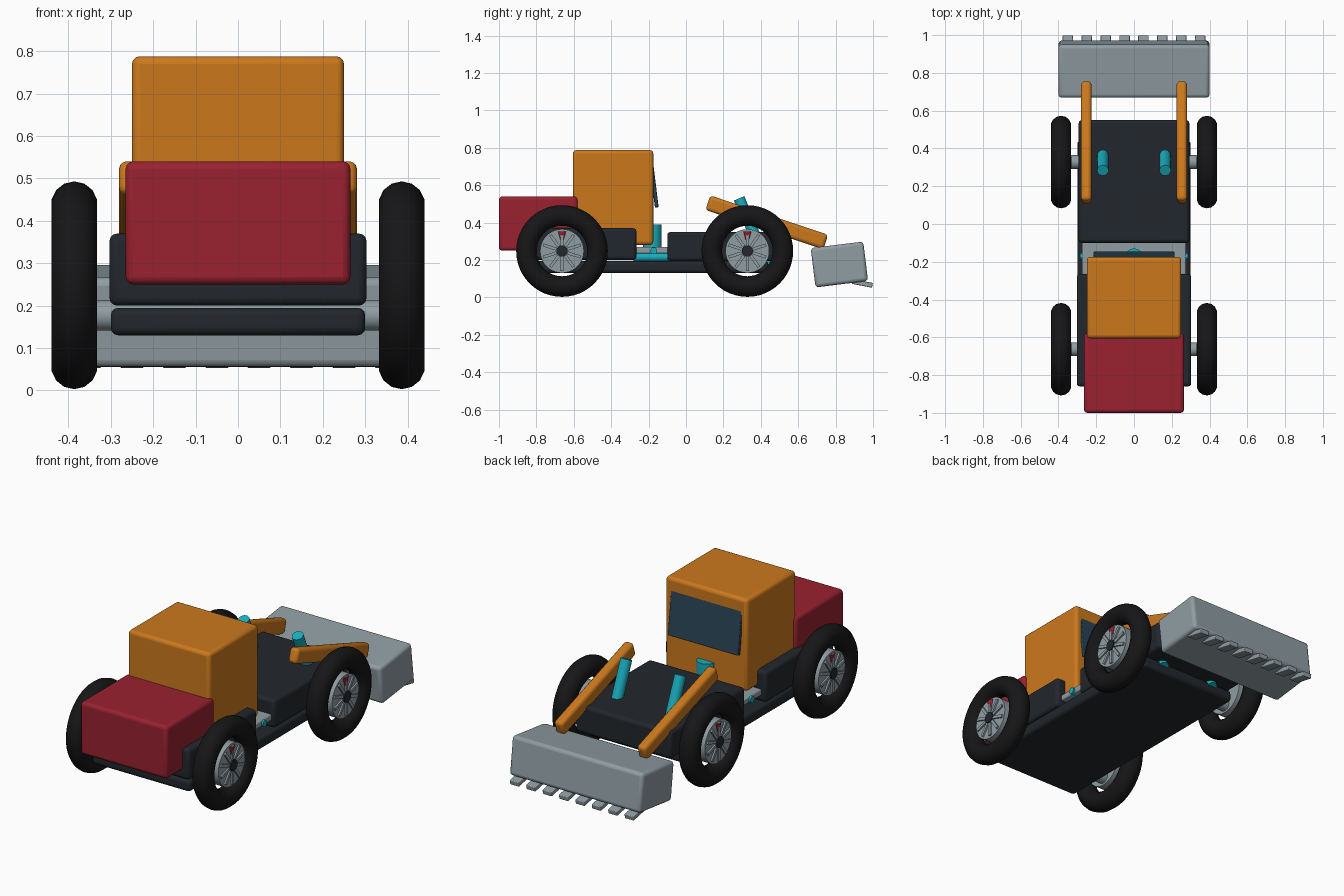
import bpy
from math import radians, pi, sin, cos

if "Cube" in bpy.data.objects:
    bpy.data.objects.remove(bpy.data.objects["Cube"])


def material(name, r, g, b):
    m = bpy.data.materials.new(name)
    m.diffuse_color = (r, g, b, 1)
    m.use_nodes = True
    m.node_tree.nodes["Principled BSDF"].inputs["Base Color"].default_value = m.diffuse_color
    return m


ORANGE = material("orange", 0.60, 0.19, 0.012)
RED = material("red", 0.32, 0.015, 0.03)
DARK = material("dark", 0.016, 0.02, 0.025)
RUBBER = material("rubber", 0.008, 0.008, 0.009)
GLASS = material("glass", 0.02, 0.055, 0.085)
CYAN = material("cyan", 0.01, 0.42, 0.52)
STEEL = material("steel", 0.28, 0.34, 0.37)


def finish(name, mat):
    o = bpy.context.object
    o.name = name
    o.data.materials.append(mat)
    return o


def box(name, mat, center, size, tilt=0, bevel=0.018):
    """Bevelled box, optionally tilted about x (degrees)."""
    bpy.ops.mesh.primitive_cube_add(size=1)
    o = finish(name, mat)
    o.scale = size
    bpy.ops.object.transform_apply(location=False, rotation=False, scale=True)
    o.location = center
    o.rotation_euler = (radians(tilt), 0, 0)
    if bevel:
        b = o.modifiers.new("bevel", "BEVEL")
        b.width = bevel
        b.segments = 3
        bpy.ops.object.shade_smooth_by_angle(angle=radians(35))
    return o


def rod(name, mat, center, radius, length, rot=(0, 0, 0), sides=32):
    bpy.ops.mesh.primitive_cylinder_add(vertices=sides, radius=radius, depth=length,
                                        location=center, rotation=rot)
    o = finish(name, mat)
    bpy.ops.object.shade_smooth_by_angle(angle=radians(35))
    return o


def span(name, mat, half_x, y0, y1, z0, z1, bevel=0.018):
    """Box centred on x = 0 given by its y and z limits."""
    return box(name, mat, (0, (y0 + y1) / 2, (z0 + z1) / 2),
               (2 * half_x, y1 - y0, z1 - z0), bevel=bevel)


ALONG_X = (0, pi / 2, 0)
ALONG_Y = (pi / 2, 0, 0)

# Body
span("belly_plate", DARK, 0.30, -0.85, 0.44, 0.13, 0.195)
span("rear_frame", DARK, 0.303, -0.86, -0.265, 0.20, 0.37)
span("front_frame", DARK, 0.293, -0.10, 0.55, 0.195, 0.35)
span("counterweight", RED, 0.265, -1.0, -0.58, 0.25, 0.54)
span("cab", ORANGE, 0.25, -0.605, -0.175, 0.28, 0.788)
box("windshield", GLASS, (0, -0.172, 0.61), (0.43, 0.02, 0.26), tilt=7, bevel=0.004)

# Articulation joint
span("joint_block", STEEL, 0.275, -0.27, -0.09, 0.235, 0.27, bevel=0.008)
rod("joint_pivot", CYAN, (0, -0.18, 0.285), 0.05, 0.21)
rod("joint_cross_pin", CYAN, (0, -0.172, 0.25), 0.018, 0.57, ALONG_X)
for s in (-1, 1):
    rod("steering_cylinder", CYAN, (s * 0.2, -0.18, 0.215), 0.022, 0.2, ALONG_Y)

# Loader arms and lift cylinders
for s in (-1, 1):
    box("loader_arm", ORANGE, (s * 0.253, 0.432, 0.401), (0.055, 0.665, 0.082), tilt=-18.5)
    rod("lift_cylinder", CYAN, (s * 0.165, 0.36, 0.35), 0.03, 0.39, (radians(23), 0, 0))

# Bucket with teeth
box("bucket", STEEL, (0, 0.82, 0.176), (0.80, 0.283, 0.212), tilt=7)
for i in range(8):
    box("bucket_tooth", STEEL, (-0.35 + 0.1 * i, 0.943, 0.075), (0.055, 0.11, 0.026),
        tilt=-11, bevel=0.004)

# Axles and wheels
for y in (-0.663, 0.328):
    rod("axle", STEEL, (0, y, 0.177), 0.036, 0.70, ALONG_X)
    for s in (-1, 1):
        x, z = s * 0.386, 0.248
        bpy.ops.mesh.primitive_torus_add(major_radius=0.190, minor_radius=0.055,
                                         major_segments=48, minor_segments=14,
                                         location=(x, y, z), rotation=ALONG_X)
        finish("tyre", RUBBER)
        bpy.ops.object.shade_smooth_by_angle(angle=radians(60))
        rod("rim", STEEL, (x, y, z), 0.117, 0.08, ALONG_X, 40)
        rod("hub_cap", DARK, (x, y, z), 0.030, 0.108, ALONG_X)
        face = x + s * 0.041
        for k in range(10):
            a = 2 * pi * k / 10
            spoke = box("spoke", STEEL, (face, y - 0.068 * sin(a), z + 0.068 * cos(a)),
                        (0.016, 0.016, 0.075), bevel=0)
            spoke.rotation_euler = (a, 0, 0)
        # Red wheel marker pointing at the hub
        bpy.ops.mesh.primitive_cone_add(vertices=16, radius1=0.021, radius2=0.004, depth=0.065,
                                        location=(face, y, z + 0.073), rotation=(pi, 0, 0))
        finish("wheel_marker", RED)
        bpy.context.object.scale.x = 0.55
